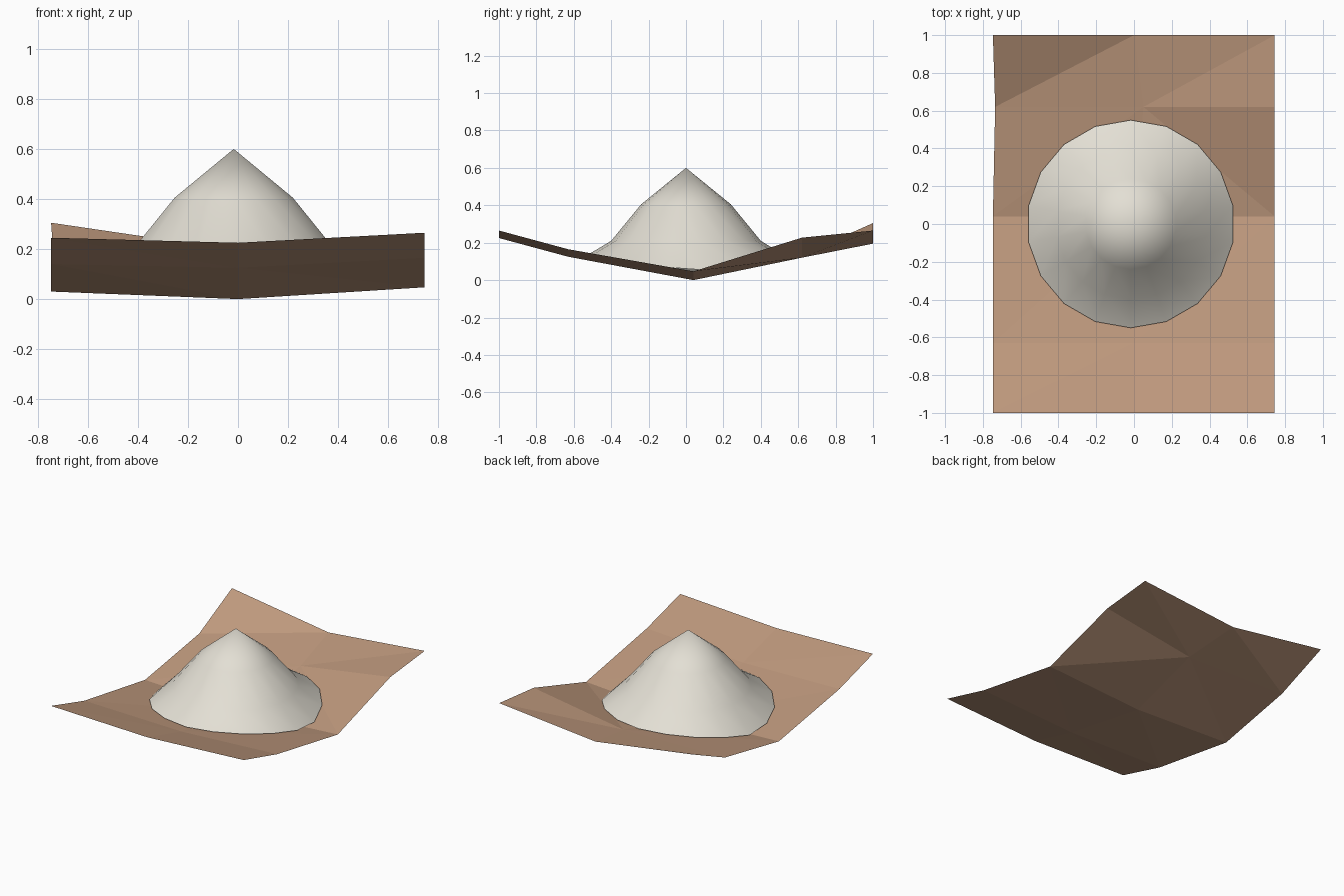
import bpy
import bmesh
import math
from mathutils import Vector
from mathutils.bvhtree import BVHTree

cube = bpy.data.objects.get("Cube")
if cube:
    bpy.data.objects.remove(cube, do_unlink=True)


def make_material(name, colour):
    mat = bpy.data.materials.new(name)
    mat.use_nodes = True
    rgba = (*colour, 1.0)
    mat.diffuse_color = rgba
    mat.node_tree.nodes["Principled BSDF"].inputs["Base Color"].default_value = rgba
    return mat


def make_object(name, bm, mat, smooth):
    mesh = bpy.data.meshes.new(name)
    bm.to_mesh(mesh)
    for poly in mesh.polygons:
        poly.use_smooth = smooth
    mesh.materials.append(mat)
    obj = bpy.data.objects.new(name, mesh)
    bpy.context.collection.objects.link(obj)
    return obj


earth = make_material("earth brown", (0.53, 0.325, 0.21))
canvas = make_material("pale canvas", (0.77, 0.74, 0.66))

# Ground sheet: five rows across the valley, each with right, middle and left heights
rows = [
    (-1.0, (0.245, 0.225, 0.265)),
    (-0.63, (0.14, 0.125, 0.165)),
    (0.04, (0.03, 0.0, 0.047)),
    (0.62, (0.135, 0.12, 0.227)),
    (1.0, (0.305, 0.195, 0.265)),
]
columns = (-0.747, 0.0, 0.745)
nudges = {(3, 0): 0.012, (3, 1): 0.05}  # bent vertices in the fourth row

ground = bmesh.new()
grid = [[ground.verts.new((columns[c] + nudges.get((r, c), 0), y, z))
         for c, z in enumerate(heights)]
        for r, (y, heights) in enumerate(rows)]
for r in range(len(rows) - 1):
    for c in range(2):
        a, b = grid[r][c], grid[r][c + 1]
        d, e = grid[r + 1][c], grid[r + 1][c + 1]
        if (r, c) == (2, 1):  # the fold that runs the other way
            ground.faces.new((a, b, d))
            ground.faces.new((b, e, d))
        else:
            ground.faces.new((a, b, e))
            ground.faces.new((a, e, d))
ground.normal_update()
make_object("ground_sheet", ground, earth, False)

# Tent mound: rings below a pointed top, with the hem draped on the ground
terrain = BVHTree.FromBMesh(ground)
centre_x, sides = -0.017, 18


def ground_height(x, y):
    return terrain.ray_cast(Vector((x, y, 2)), Vector((0, 0, -1)))[0].z


tent = bmesh.new()
apex = tent.verts.new((centre_x, 0, 0.6))
rings = []
for radius, height in ((0.24, 0.405), (0.4, 0.21), (0.55, None)):
    ring = []
    for i in range(sides):
        angle = math.pi / 2 + math.tau * i / sides
        x = centre_x + radius * math.cos(angle)
        y = radius * math.sin(angle)
        z = ground_height(x, y) + 0.01 if height is None else height
        ring.append(tent.verts.new((x, y, z)))
    rings.append(ring)
for i in range(sides):
    j = (i + 1) % sides
    tent.faces.new((apex, rings[0][i], rings[0][j]))
    for upper, lower in zip(rings, rings[1:]):
        tent.faces.new((upper[i], lower[i], lower[j], upper[j]))
tent.normal_update()
make_object("tent_mound", tent, canvas, True)

ground.free()
tent.free()
